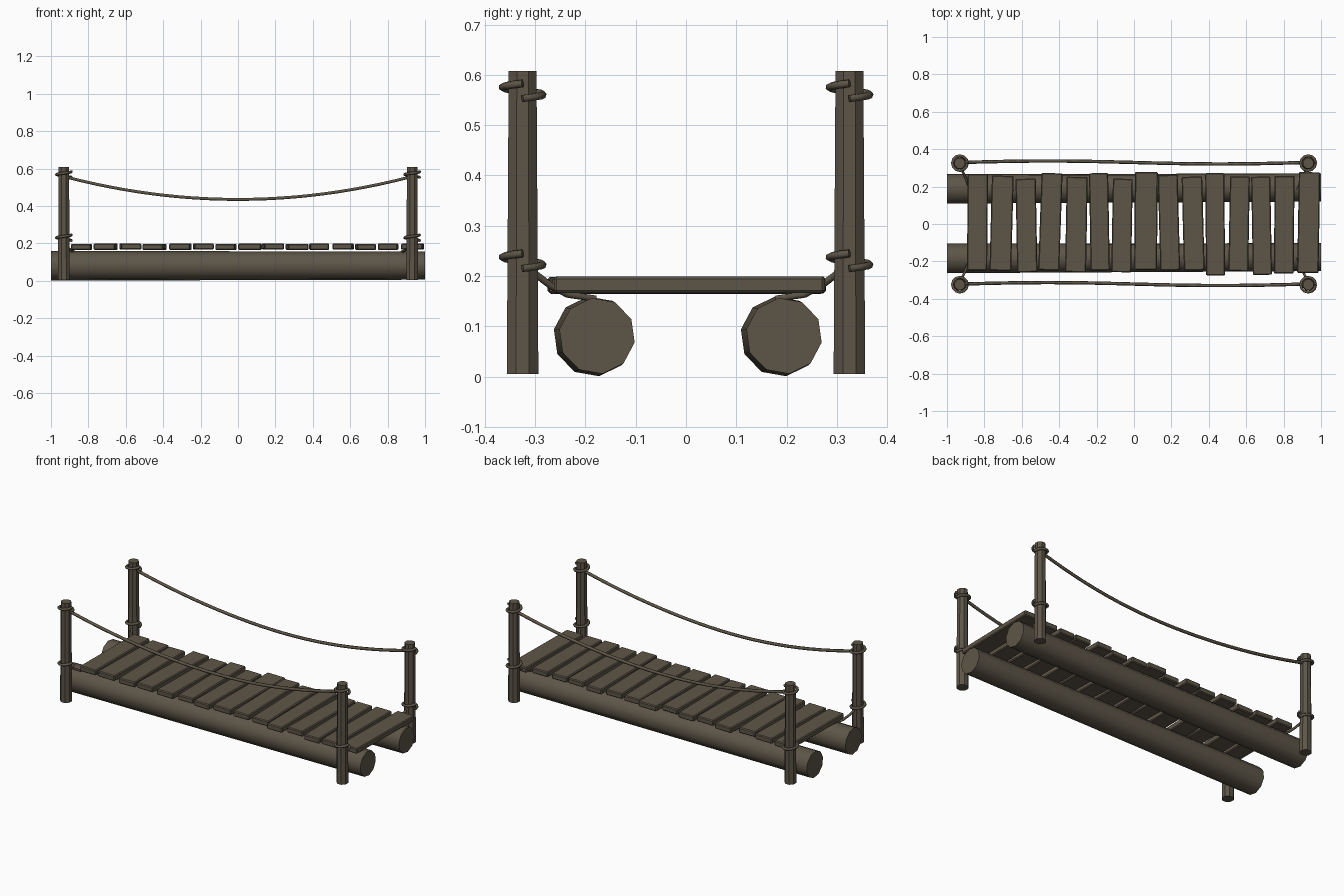
import bpy, bmesh, math
from mathutils import Vector, Matrix

if "Cube" in bpy.data.objects:
    bpy.data.objects.remove(bpy.data.objects["Cube"])

wood = bpy.data.materials.new("weathered brown wood")
wood.diffuse_color = (0.11, 0.092, 0.064, 1)
wood.use_nodes = True
wood.node_tree.nodes["Principled BSDF"].inputs["Base Color"].default_value = wood.diffuse_color


def finish(name, bm, smooth=False):
    me = bpy.data.meshes.new(name)
    bm.to_mesh(me)
    bm.free()
    me.materials.append(wood)
    if smooth:
        for p in me.polygons:
            p.use_smooth = True
        me.set_sharp_from_angle(angle=math.radians(45))
    ob = bpy.data.objects.new(name, me)
    bpy.context.collection.objects.link(ob)
    return ob


def pole(name, a, b, r1, r2, sides, spin, smooth):
    a, b = Vector(a), Vector(b)
    bm = bmesh.new()
    bmesh.ops.create_cone(bm, cap_ends=True, segments=sides, radius1=r1,
                          radius2=r2, depth=(b - a).length)
    m = (Matrix.Translation((a + b) / 2)
         @ (b - a).to_track_quat('Z', 'Y').to_matrix().to_4x4()
         @ Matrix.Rotation(spin, 4, 'Z'))
    bmesh.ops.transform(bm, matrix=m, verts=bm.verts)
    return finish(name, bm, smooth)


def rope(name, pts, r):
    cu = bpy.data.curves.new(name, 'CURVE')
    cu.dimensions = '3D'
    cu.bevel_depth = r
    cu.bevel_resolution = 1
    cu.use_fill_caps = True
    sp = cu.splines.new('POLY')
    sp.points.add(len(pts) - 1)
    for p, co in zip(sp.points, pts):
        p.co = (*co, 1)
    cu.materials.append(wood)
    ob = bpy.data.objects.new(name, cu)
    bpy.context.collection.objects.link(ob)
    bpy.ops.object.select_all(action='DESELECT')
    ob.select_set(True)
    bpy.context.view_layer.objects.active = ob
    bpy.ops.object.convert(target='MESH')


# Two support logs, slightly skewed
for label, s in (("front", -1), ("back", 1)):
    y = s * 0.186
    pole(label + "_log", (-1, y + 0.002, 0.08), (1, y + 0.009, 0.081),
         0.08, 0.076, 10, math.radians(8), True)

# Deck planks: x centre, width, front end, back end, twist in degrees
planks = [(-.837, .108, -.248, .267, -.5), (-.708, .116, -.250, .258, -1.5),
          (-.575, .108, -.258, .242, 1), (-.447, .112, -.248, .272, -2),
          (-.308, .112, -.258, .252, -1), (-.185, .102, -.248, .272, 1),
          (-.064, .106, -.258, .242, -1), (.064, .122, -.245, .278, -.5),
          (.187, .106, -.248, .263, 1.5), (.316, .110, -.248, .253, 1.5),
          (.434, .102, -.275, .272, .5), (.562, .106, -.252, .254, -1),
          (.682, .102, -.272, .253, 1), (.803, .106, -.265, .257, -.5),
          (.934, .114, -.262, .277, -1)]
for i, (x, w, y0, y1, rot) in enumerate(planks):
    bm = bmesh.new()
    bmesh.ops.create_cube(bm, size=1)
    bmesh.ops.scale(bm, vec=(w, y1 - y0, 0.033), verts=bm.verts)
    bmesh.ops.bevel(bm, geom=bm.edges[:], offset=0.005, segments=1, affect='EDGES')
    bmesh.ops.transform(bm, verts=bm.verts, matrix=Matrix.Translation(
        (x, (y0 + y1) / 2, 0.182 + 0.001 * (i % 3 - 1)))
        @ Matrix.Rotation(math.radians(rot), 4, 'Z'))
    finish("plank_%d" % (i + 1), bm)

# Corner posts with rope lashings and ties to the logs
for sx, ex in ((-1, "left"), (1, "right")):
    for sy, ey in ((-1, "front"), (1, "back")):
        tag = ey + "_" + ex
        px, py = sx * 0.931, sy * 0.325
        pole(tag + "_post", (px, py, 0.005), (px, py, 0.608),
             0.034, 0.03, 8, math.radians(22.5), False)
        for zone, z in (("upper", 0.553), ("lower", 0.215)):
            coil = [(px + 0.04 * math.cos(k * math.pi / 6),
                     py + 0.04 * math.sin(k * math.pi / 6),
                     z + 0.03 * k / 12) for k in range(13)]
            rope(tag + "_" + zone + "_lashing", coil, 0.008)
        rope(tag + "_tie", [(px, sy * 0.31, 0.212), (sx * 0.91, sy * 0.268, 0.18),
                            (sx * 0.895, sy * 0.235, 0.163),
                            (sx * 0.875, sy * 0.18, 0.155)], 0.007)

# Sagging hand ropes with a slight sideways sway
for label, s in (("front", -1), ("back", 1)):
    pts = []
    for k in range(25):
        t = -1 + k / 12
        pts.append((0.92 * t, s * 0.325 + 0.004 - 0.008 * s * s * math.sin(math.pi * t),
                    0.435 + 0.12 * t * t))
    rope(label + "_hand_rope", pts, 0.009)
